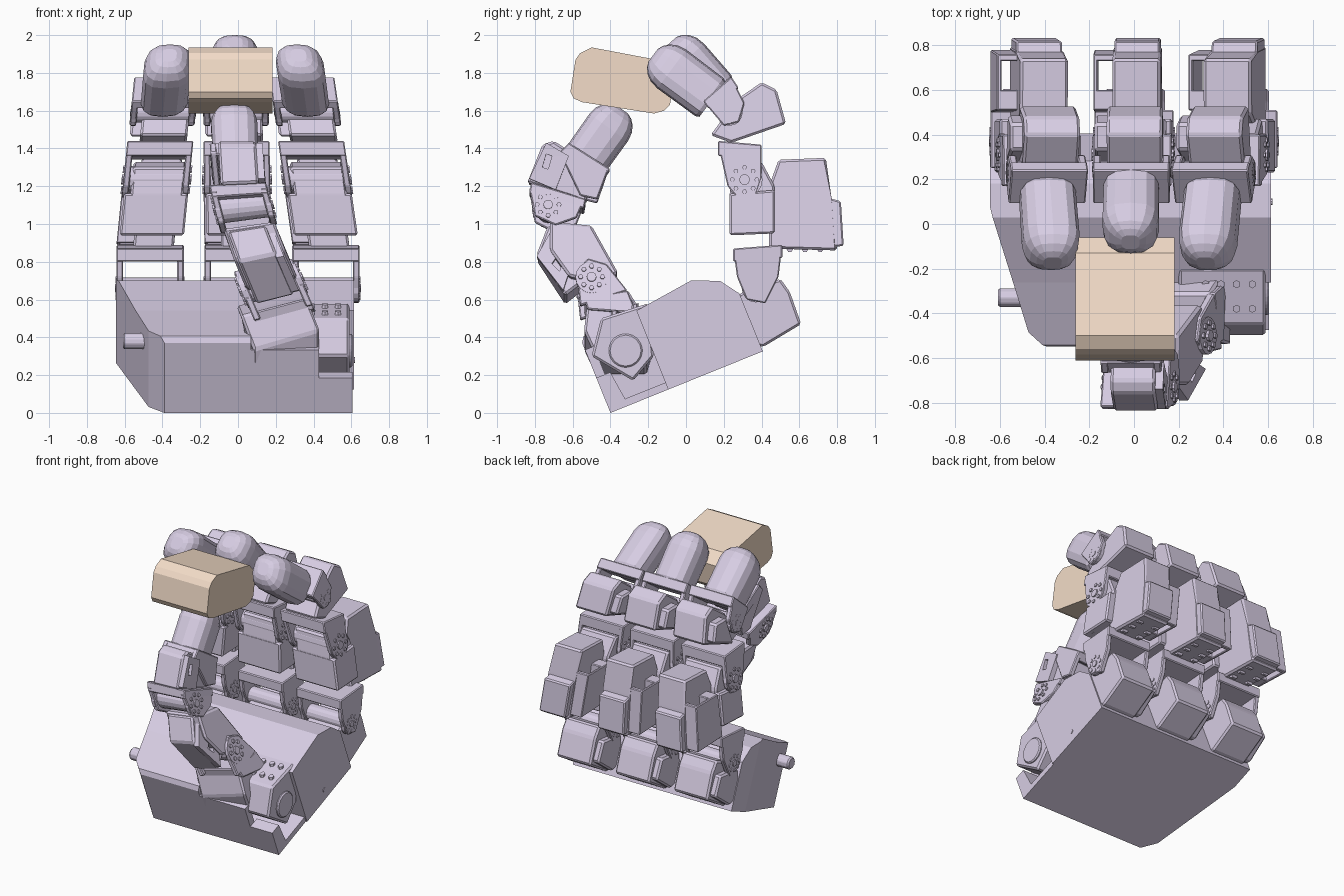
import bpy, bmesh
from math import sin, cos, pi, radians
from mathutils import Vector


def material(name, rgb):
    m = bpy.data.materials.new(name)
    m.diffuse_color = (*rgb, 1)
    return m


LILAC = material("lilac", (0.68, 0.61, 0.77))
PEACH = material("peach", (0.90, 0.72, 0.58))
same = lambda x, y, z: (x, y, z)


def merge(bm, tmp, f):
    """Bend a piece with mapping f and add it to the part."""
    for v in tmp.verts:
        v.co = Vector(f(*v.co))
    bmesh.ops.recalc_face_normals(tmp, faces=tmp.faces)
    me = bpy.data.meshes.new("tmp")
    tmp.to_mesh(me)
    tmp.free()
    bm.from_mesh(me)
    bpy.data.meshes.remove(me)


def prism(bm, pts, x0, x1, f=same, bev=0.012):
    """Side profile (y, z) extruded from x0 to x1."""
    t = bmesh.new()
    a, b = ([t.verts.new((x, y, z)) for y, z in pts] for x in (x0, x1))
    n = len(pts)
    t.faces.new(a)
    t.faces.new(b[::-1])
    for i in range(n):
        t.faces.new((a[i], b[i], b[(i + 1) % n], a[(i + 1) % n]))
    if bev:
        bmesh.ops.bevel(t, geom=t.edges[:], offset=bev, segments=1, affect='EDGES', clamp_overlap=True)
    merge(bm, t, f)


def slotted(bm, outer, inner, x0, x1, f):
    """Plate with a through slot: outer and inner loops of equal length."""
    t = bmesh.new()
    rings = [[t.verts.new((x, y, z)) for y, z in p]
             for x, p in ((x0, outer), (x1, outer), (x1, inner), (x0, inner))]
    n = len(outer)
    for k in range(4):
        r, s = rings[k], rings[(k + 1) % 4]
        for i in range(n):
            t.faces.new((r[i], s[i], s[(i + 1) % n], r[(i + 1) % n]))
    merge(bm, t, f)


def circle(y, z, r, n):
    return [(y + r * cos(2 * pi * i / n), z + r * sin(2 * pi * i / n)) for i in range(n)]


def joint(bm, y, z, r, w, f):
    """Round hub with raised rim discs and bolts on both sides."""
    prism(bm, circle(y, z, r * 0.75, 16), -w, w, f, 0)
    for s in (-1, 1):
        prism(bm, circle(y, z, r, 16), s * (w - 0.015), s * (w + 0.008), f, 0)
        prism(bm, circle(y, z, r * 0.3, 10), s * w, s * (w + 0.02), f, 0)
        for by, bz in circle(y, z, r * 0.68, 8):
            prism(bm, circle(by, bz, 0.013, 6), s * w, s * (w + 0.018), f, 0)


def fork(bm, arm, bar, w, f):
    """U bracket: two side arms and a cross bar."""
    for s in (-1, 1):
        prism(bm, arm, s * w, s * (w - 0.035), f, 0.006)
    prism(bm, bar, -w, w, f, 0.006)


def pad(bm, start, centre, r, f):
    """Fingertip: straight barrel with a domed end."""
    t = bmesh.new()
    p, c = Vector((0, *start)), Vector((0, *centre))
    d = (c - p).normalized()
    n = d.cross(Vector((1, 0, 0)))
    rows = [(p, 0.9), (p + d * 0.02, 0.98), (c, 1)]
    rows += [(c + d * r * sin(a), cos(a) ** 0.85) for a in (0.4, 0.75, 1.05, 1.3)]
    q = lambda k: (abs(k) ** 0.7) * (1 if k > 0 else -1)
    rings = []
    for o, s in rows:
        ring = []
        for i in range(14):
            a = 2 * pi * (i + 0.5) / 14
            ring.append(t.verts.new(o + Vector((q(cos(a)) * r * s, 0, 0)) + n * q(sin(a)) * r * s))
        rings.append(ring)
    for a, b in zip(rings, rings[1:]):
        for i in range(14):
            t.faces.new((a[i], b[i], b[(i + 1) % 14], a[(i + 1) % 14]))
    t.faces.new(rings[0])
    t.faces.new(rings[-1])
    merge(bm, t, f)


def finish(name, bm, mat=LILAC):
    me = bpy.data.meshes.new(name)
    bm.to_mesh(me)
    bm.free()
    me.materials.append(mat)
    ob = bpy.data.objects.new(name, me)
    bpy.context.collection.objects.link(ob)


# palm: profiles in a frame tilted 22 degrees (u along the base, v up from it)
CA, SA = cos(radians(22)), sin(radians(22))
uv = lambda *p: [(-0.40 + u * CA - v * SA, u * SA + v * CA) for u, v in p]
roof = ((0.87, 0.33), (0.80, 0.43), (0.66, 0.49), (0.33, 0.45))
palm = bmesh.new()
prism(palm, uv((0, 0), (0.87, 0), *roof, (0.02, 0.43), (0, 0.40)), -0.645, 0.07, bev=0)
for px, nx, nu in ((-0.45, -0.72, -0.2), (-0.39, -1, -1)):
    cut = bmesh.ops.bisect_plane(palm, geom=palm.verts[:] + palm.edges[:] + palm.faces[:],
                                 plane_co=(px, -0.40, 0), plane_no=(nx, nu * CA, nu * SA), clear_outer=True)
    bmesh.ops.edgenet_fill(palm, edges=[e for e in cut["geom_cut"] if isinstance(e, bmesh.types.BMEdge)])
prism(palm, uv((0.33, 0), (0.87, 0), *roof), 0.07, 0.615, bev=0)
prism(palm, uv((0, 0), (0.33, 0), (0.33, 0.04), (0, 0.04)), 0.07, 0.605, bev=0)
prism(palm, uv((0, 0.04), (0.05, 0.04), (0.05, 0.36), (0, 0.36)), 0.07, 0.43, bev=0)
prism(palm, uv((0, 0.04), (0.10, 0.04), (0.08, 0.2), (0, 0.2)), 0.43, 0.605, bev=0)
prism(palm, circle(-0.33, 0.38, 0.045, 10), -0.61, -0.45, bev=0.01)
prism(palm, circle(0.10, 0.28, 0.015, 8), 0.60, 0.62, bev=0)
finish("palm", palm)

# three fingers, leaning inward as they rise
for side, c, k, curl in (("left", -0.465, 0.10, 1), ("middle", 0, -0.015, 0), ("right", 0.465, -0.145, 1)):
    f = lambda x, y, z: (c + x + k * max(0, z - 0.9), y, z)

    # root motor and first bracket
    b = bmesh.new()
    prism(b, [(0.26, 0.37), (0.41, 0.35), (0.61, 0.47), (0.55, 0.64), (0.50, 0.71), (0.28, 0.63)], -0.13, 0.14, f)
    prism(b, [(0.30, 0.40), (0.42, 0.37), (0.58, 0.49), (0.52, 0.62), (0.32, 0.60)], -0.175, -0.12, f)
    joint(b, 0.37, 0.66, 0.075, 0.165, f)
    fork(b, [(0.25, 0.87), (0.51, 0.89), (0.49, 0.72), (0.42, 0.58), (0.32, 0.60), (0.27, 0.72)],
         [(0.25, 0.80), (0.51, 0.82), (0.51, 0.89), (0.25, 0.87)], 0.178, f)
    finish(side + "_finger_root", b)

    # lower link: body, stepped rear motor, side loop
    b = bmesh.new()
    prism(b, [(0.24, 0.94), (0.46, 0.95), (0.47, 1.20), (0.40, 1.33), (0.25, 1.30), (0.23, 1.15)], -0.13, 0.15, f)
    prism(b, [(0.23, 0.94), (0.47, 0.95), (0.47, 1.18), (0.23, 1.16)], -0.165, 0.175, f, 0.01)
    prism(b, [(0.44, 0.87), (0.80, 0.86), (0.77, 1.14), (0.74, 1.35), (0.49, 1.34), (0.44, 1.2)], -0.09, 0.125, f)
    prism(b, [(0.76, 0.875), (0.835, 0.885), (0.82, 1.12), (0.75, 1.14)], -0.085, 0.12, f, 0.008)
    prism(b, [(0.50, 0.90), (0.77, 0.89), (0.74, 1.20), (0.51, 1.20)], -0.178, -0.158, f, 0.005)
    prism(b, [(0.50, 0.90), (0.60, 0.90), (0.60, 1.20), (0.51, 1.20)], -0.17, -0.08, f, 0.005)
    prism(b, [(0.75, 0.89), (0.78, 0.89), (0.76, 1.20), (0.73, 1.20)], -0.178, -0.08, f, 0.005)
    for x in (-0.05, 0.08):
        for y in (0.55, 0.63, 0.71):
            prism(b, circle(y, 0.868, 0.018, 6), x - 0.02, x + 0.02, f, 0)
    finish(side + "_finger_lower_link", b)

    # upper link: fork on the middle joint and the second motor
    b = bmesh.new()
    joint(b, 0.31, 1.235, 0.095, 0.165, f)
    fork(b, [(0.17, 1.42), (0.40, 1.40), (0.40, 1.24), (0.37, 1.15), (0.27, 1.14), (0.22, 1.20)],
         [(0.17, 1.36), (0.40, 1.34), (0.40, 1.42), (0.17, 1.44)], 0.175, f)
    prism(b, [(0.13, 1.47), (0.24, 1.43), (0.53, 1.53), (0.48, 1.71), (0.40, 1.75), (0.27, 1.66)], -0.11, 0.14, f)
    prism(b, [(0.27, 1.46), (0.49, 1.54), (0.45, 1.66), (0.33, 1.66)], -0.165, -0.09, f)
    finish(side + "_finger_upper_link", b)

    # fingertip with its fork
    b = bmesh.new()
    joint(b, 0.23, 1.59, 0.07, 0.155, f)
    fork(b, [(0.09, 1.65), (0.24, 1.78), (0.31, 1.64), (0.28, 1.54), (0.20, 1.52)],
         [(0.09, 1.65), (0.12, 1.61), (0.28, 1.72), (0.24, 1.78)], 0.172, f)
    pad(b, (0.16 - 0.02 * curl, 1.69 - 0.03 * curl), (0.0 - 0.075 * curl, 1.87 - 0.05 * curl), 0.128, f)
    finish(side + "_fingertip", b)


# thumb, swept sideways with height and tilted with the sweep
def ramp(z, keys):
    for (z0, a), (z1, b) in zip(keys, keys[1:]):
        if z <= z1:
            return a + (b - a) * max(0, z - z0) / (z1 - z0)
    return keys[-1][1]


def th(x, y, z):
    return (x + ramp(z, [(0.45, 0.29), (0.95, 0.07), (1.2, 0.0), (1.5, -0.02)]), y,
            z + (x - 0.12) * ramp(z, [(0.4, 0.3), (0.9, 0.2), (1.2, 0.05), (1.4, 0)]))


b = bmesh.new()
prism(b, [(-0.54, 0.43), (-0.52, 0.60), (-0.31, 0.65), (-0.17, 0.43), (-0.21, 0.30), (-0.48, 0.30)], -0.21, 0.14, th)
prism(b, [(-0.50, 0.30), (-0.45, 0.50), (-0.20, 0.58), (-0.17, 0.30), (-0.28, 0.17)], 0.20, 0.59)
prism(b, circle(-0.32, 0.33, 0.09, 16), 0.56, 0.605, bev=0.008)
for i in range(8):
    u, v = 0.32 + 0.07 * (i % 4), -0.38 + 0.11 * (i // 4)
    bolt = lambda x, y, z: (u + z, y, x + 0.54 + 0.32 * (y + 0.38))
    prism(b, circle(v, 0, 0.018, 6), -0.02, 0.0, bolt, 0)
finish("thumb_base", b)

b = bmesh.new()
joint(b, -0.50, 0.71, 0.085, 0.15, th)
fork(b, [(-0.56, 0.56), (-0.31, 0.64), (-0.42, 0.78), (-0.52, 0.81), (-0.58, 0.74)],
     [(-0.52, 0.54), (-0.26, 0.52), (-0.31, 0.64), (-0.54, 0.60)], 0.155, th)
prism(b, [(-0.72, 1.01), (-0.50, 0.99), (-0.36, 0.74), (-0.44, 0.68), (-0.62, 0.72), (-0.72, 0.86)], -0.13, 0.14, th)
prism(b, [(-0.79, 0.85), (-0.73, 1.00), (-0.60, 0.94), (-0.52, 0.72), (-0.64, 0.63)], -0.11, 0.09, th)
slotted(b, [(-0.79, 0.83), (-0.70, 0.99), (-0.56, 0.93), (-0.65, 0.65)],
        [(-0.71, 0.79), (-0.67, 0.85), (-0.64, 0.83), (-0.67, 0.75)], 0.08, 0.12, th)
finish("thumb_lower_link", b)

b = bmesh.new()
joint(b, -0.73, 1.10, 0.085, 0.14, th)
fork(b, [(-0.83, 1.19), (-0.54, 1.12), (-0.58, 1.03), (-0.69, 0.99), (-0.80, 1.04)],
     [(-0.83, 1.16), (-0.54, 1.08), (-0.53, 1.13), (-0.82, 1.22)], 0.15, th)
prism(b, [(-0.84, 1.22), (-0.76, 1.42), (-0.70, 1.44), (-0.48, 1.30), (-0.53, 1.12)], -0.09, 0.11, th)
slotted(b, [(-0.83, 1.24), (-0.74, 1.43), (-0.62, 1.36), (-0.69, 1.18)],
        [(-0.76, 1.30), (-0.74, 1.37), (-0.71, 1.36), (-0.73, 1.29)], 0.11, 0.145, th)
finish("thumb_upper_link", b)

b = bmesh.new()
fork(b, [(-0.67, 1.38), (-0.62, 1.43), (-0.41, 1.29), (-0.47, 1.13), (-0.56, 1.15)],
     [(-0.67, 1.37), (-0.62, 1.43), (-0.40, 1.29), (-0.44, 1.24)], 0.135, th)
pad(b, (-0.54, 1.33), (-0.41, 1.51), 0.125, th)
finish("thumb_tip", b)

# held block: chamfered bar
b = bmesh.new()
prism(b, [(-0.612, 1.70), (-0.585, 1.87), (-0.56, 1.905), (-0.50, 1.935), (-0.13, 1.865), (-0.06, 1.79),
          (-0.085, 1.63), (-0.115, 1.60), (-0.17, 1.585), (-0.55, 1.645), (-0.595, 1.665)], -0.262, 0.182, bev=0)
finish("held_block", b, PEACH)
